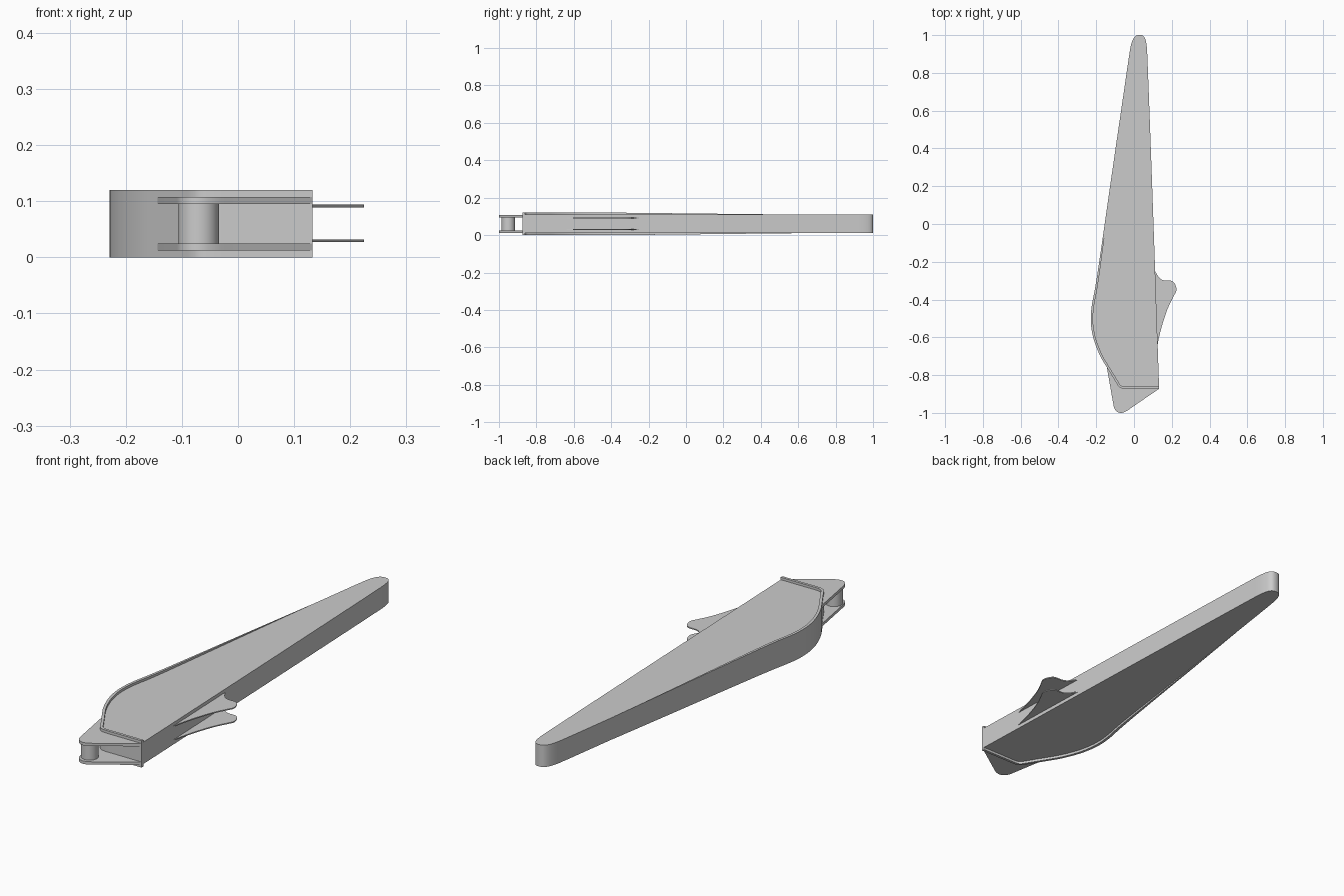
import bpy, math
from mathutils import Vector

if "Cube" in bpy.data.objects:
    bpy.data.objects.remove(bpy.data.objects["Cube"])


def smooth_path(pts, rounds=2):
    """Corner-cut an open 2D path, keeping both ends."""
    pts = [Vector(p) for p in pts]
    for _ in range(rounds):
        out = [pts[0]]
        for a, b in zip(pts, pts[1:]):
            out += [a.lerp(b, 0.25), a.lerp(b, 0.75)]
        pts = out + [pts[-1]]
    return pts


def make(name, verts, faces):
    me = bpy.data.meshes.new(name)
    me.from_pydata(verts, [], faces)
    ob = bpy.data.objects.new(name, me)
    bpy.context.collection.objects.link(ob)
    import_bm = bmesh.new()
    import_bm.from_mesh(me)
    bmesh.ops.recalc_face_normals(import_bm, faces=import_bm.faces)
    import_bm.to_mesh(me)
    import_bm.free()
    bpy.context.view_layer.objects.active = ob
    bpy.ops.object.select_all(action='DESELECT')
    ob.select_set(True)
    bpy.ops.object.shade_smooth_by_angle(angle=math.radians(30))
    return ob


def prism(name, pts, z0, z1):
    n = len(pts)
    verts = [(p[0], p[1], z) for z in (z0, z1) for p in pts]
    faces = [tuple(range(n))[::-1], tuple(range(n, 2 * n))]
    faces += [(i, (i + 1) % n, n + (i + 1) % n, n + i) for i in range(n)]
    return make(name, verts, faces)


import bmesh

Z0, Z1 = 0.011, 0.109

# Main tapered body: front edge, left bulge, rounded tip, straight right edge
outline = smooth_path([
    (0.133, -0.873), (0.0, -0.873), (-0.045, -0.874), (-0.078, -0.868),
    (-0.10, -0.83), (-0.145, -0.757), (-0.18, -0.70), (-0.216, -0.61),
    (-0.231, -0.52), (-0.225, -0.43), (-0.203, -0.33), (-0.155, 0.0),
    (-0.108, 0.33), (-0.061, 0.65), (-0.025, 0.90), (-0.014, 0.96),
    (0.004, 0.995), (0.03, 1.003), (0.055, 0.995), (0.067, 0.955),
    (0.071, 0.89), (0.10, 0.1), (0.133, -0.873)])
prism("arm_body", outline[:-1], Z0, Z1)

# Raised lips along the front and left edges, fading out toward the tip
path = [p for p in outline[:60] if p.y < 0.66]
for name, base, sign in (("top_lip", Z1, 1), ("bottom_lip", Z0, -1)):
    verts, faces = [], []
    for i, p in enumerate(path):
        d = (path[min(i + 1, len(path) - 1)] - path[max(i - 1, 0)]).normalized()
        inward = Vector((d.y, -d.x))
        f = max(0.03, min(1, 0.65 - p.y))
        q = p + inward * 0.012 * f
        z = base + sign * 0.011 * f
        verts += [(p.x, p.y, base), (q.x, q.y, base), (q.x, q.y, z), (p.x, p.y, z)]
    for i in range(len(path) - 1):
        a = 4 * i
        faces += [(a + k, a + (k + 1) % 4, a + 4 + (k + 1) % 4, a + 4 + k)
                  for k in range(4)]
    e = 4 * (len(path) - 1)
    faces += [(0, 1, 2, 3), (e + 3, e + 2, e + 1, e)]
    make(name, verts, faces)

# Hinge plates at the front
plate = [(-0.125, -0.76), (-0.144, -0.755)] + smooth_path([
    (-0.144, -0.757), (-0.112, -0.94), (-0.105, -0.978), (-0.09, -0.996),
    (-0.068, -1.002), (-0.042, -0.993), (-0.01, -0.97), (0.132, -0.873)])
plate += [(0.12, -0.865), (-0.06, -0.86)]
for name, z in (("lower_hinge_plate", 0.012), ("upper_hinge_plate", 0.095)):
    prism(name, plate, z, z + 0.013)

# Hinge pin between the plates
ring = [(-0.07 + 0.036 * math.cos(math.tau * i / 32),
         -0.95 + 0.036 * math.sin(math.tau * i / 32)) for i in range(32)]
prism("hinge_pin", ring, 0.024, 0.096)

# Pair of thin fins on the right side
fin = smooth_path([
    (0.112, -0.25), (0.132, -0.285), (0.155, -0.30), (0.20, -0.298),
    (0.217, -0.315), (0.228, -0.35), (0.212, -0.378), (0.18, -0.44),
    (0.15, -0.53), (0.132, -0.60), (0.123, -0.65)])
fin += [(0.112, -0.64), (0.102, -0.26)]
for name, z in (("lower_fin", 0.027), ("upper_fin", 0.089)):
    prism(name, fin, z, z + 0.005)
